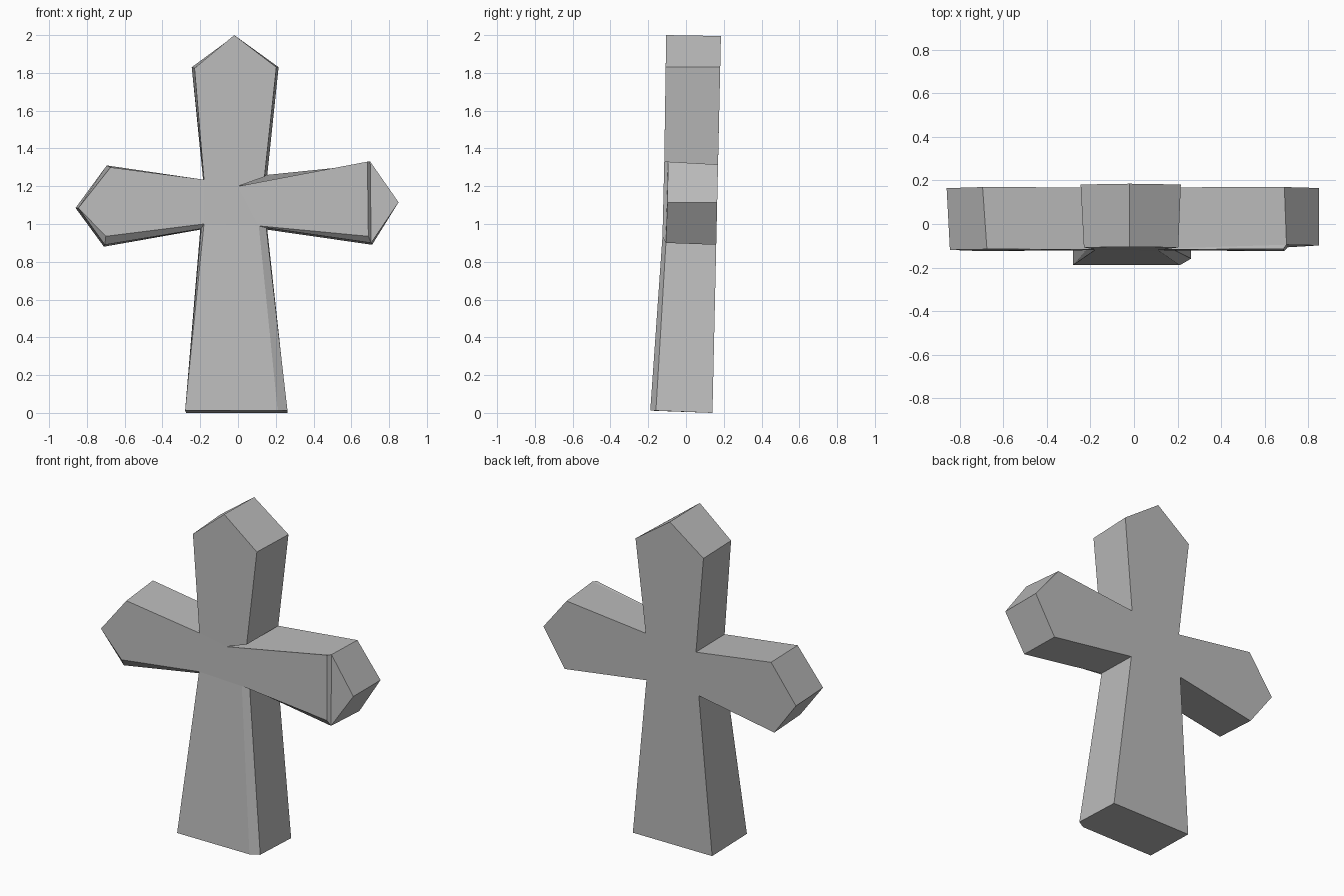
import bpy
import bmesh

default_cube = bpy.data.objects.get("Cube")
if default_cube:
    bpy.data.objects.remove(default_cube, do_unlink=True)

# Plain stone colour
stone = bpy.data.materials.new("grey stone")
stone.use_nodes = True
stone_colour = (0.5, 0.5, 0.5, 1)
stone.diffuse_color = stone_colour
stone.node_tree.nodes["Principled BSDF"].inputs["Base Color"].default_value = stone_colour


# The slab leans slightly: its lower half swells towards the front
def front_depth(z):
    return -0.19 + 0.07 * z if z < 1 else -0.12 + 0.015 * (z - 1)


def back_depth(z):
    return 0.14 + 0.0225 * z


bm = bmesh.new()
shared_verts = {}
corners = {}


def vert(x, y, z):
    key = (round(x, 4), round(y, 4), round(z, 4))
    if key not in shared_verts:
        shared_verts[key] = bm.verts.new(key)
    return shared_verts[key]


def corner(name, front, back, bevel=None):
    """One outline corner; bevel is (x, z, inset) of its chamfered side edge."""
    front_vert = vert(front[0], front_depth(front[1]), front[1])
    side_vert = front_vert
    if bevel:
        x, z, inset = bevel
        side_vert = vert(x, front_depth(z) + inset, z)
    back_vert = vert(back[0], back_depth(back[1]), back[1])
    corners[name] = {"front": front_vert, "side": side_vert, "back": back_vert}


def face(verts):
    unique = list(dict.fromkeys(verts))
    if len(unique) > 2:
        bm.faces.new(unique)


# Head and the notch beside it
corner("peak", (-0.02, 2.0), (-0.02, 1.995))
corner("left_shoulder", (0.203, 1.83), (0.215, 1.83))
corner("left_neck", (0.14, 1.25), (0.155, 1.26))
corner("notch", (0, 1.2), (0.155, 1.26))

# Left arm, with a stepped end
corner("left_arm_top", (0.685, 1.33), (0.69, 1.315), (0.7, 1.33, 0.02))
corner("left_arm_tip", (0.85, 1.115), (0.85, 1.115), (0.85, 1.115, 0.02))
corner("left_arm_bottom", (0.69, 0.935), (0.71, 0.89), (0.705, 0.9, 0.02))
corner("left_waist", (0.11, 0.99), (0.155, 0.97), (0.15, 0.98, 0.02))

# Foot
corner("left_foot", (0.21, 0.012), (0.262, 0), (0.262, 0.012, 0.03))
corner("right_foot", (-0.28, 0.012), (-0.275, 0))

# Right arm
corner("right_waist", (-0.18, 1.0), (-0.2, 0.97), (-0.195, 0.975, 0.03))
corner("right_arm_bottom", (-0.7, 0.935), (-0.71, 0.88), (-0.705, 0.89, 0.03))
corner("right_arm_tip", (-0.845, 1.085), (-0.86, 1.085))
corner("right_arm_top", (-0.675, 1.3), (-0.695, 1.31))
corner("right_neck", (-0.18, 1.235), (-0.185, 1.235))
corner("right_shoulder", (-0.23, 1.825), (-0.245, 1.83))

# Front and back panels
panels = [
    ["peak", "left_shoulder", "left_neck", "notch", "right_neck", "right_shoulder"],
    ["notch", "left_arm_top", "left_arm_tip", "left_arm_bottom", "left_waist"],
    ["left_waist", "left_foot", "right_foot", "right_waist"],
    ["right_waist", "right_arm_bottom", "right_arm_tip", "right_arm_top", "right_neck"],
    ["notch", "left_waist", "right_waist", "right_neck"],
]
for panel in panels:
    face([corners[n]["front"] for n in panel if n != "left_arm_tip"])
    face([corners[n]["back"] for n in reversed(panel)])

# Outer walls and chamfers
names = list(corners)
for name, following in zip(names, names[1:] + names[:1]):
    a, b = corners[name], corners[following]
    face([a["side"], a["back"], b["back"], b["side"]])
    if "left_arm_tip" not in (name, following):
        face([a["front"], a["side"], b["side"], b["front"]])

# Stepped end of the left arm
top, tip, bottom = (corners["left_arm_" + n] for n in ("top", "tip", "bottom"))
face([top["front"], top["side"], bottom["side"], bottom["front"]])
face([top["side"], tip["side"], bottom["side"]])

loose = [v for v in bm.verts if not v.link_faces]
bmesh.ops.delete(bm, geom=loose, context="VERTS")
bmesh.ops.recalc_face_normals(bm, faces=bm.faces[:])

mesh = bpy.data.meshes.new("stone_cross")
bm.to_mesh(mesh)
bm.free()
mesh.materials.append(stone)
cross = bpy.data.objects.new("stone_cross", mesh)
bpy.context.collection.objects.link(cross)
